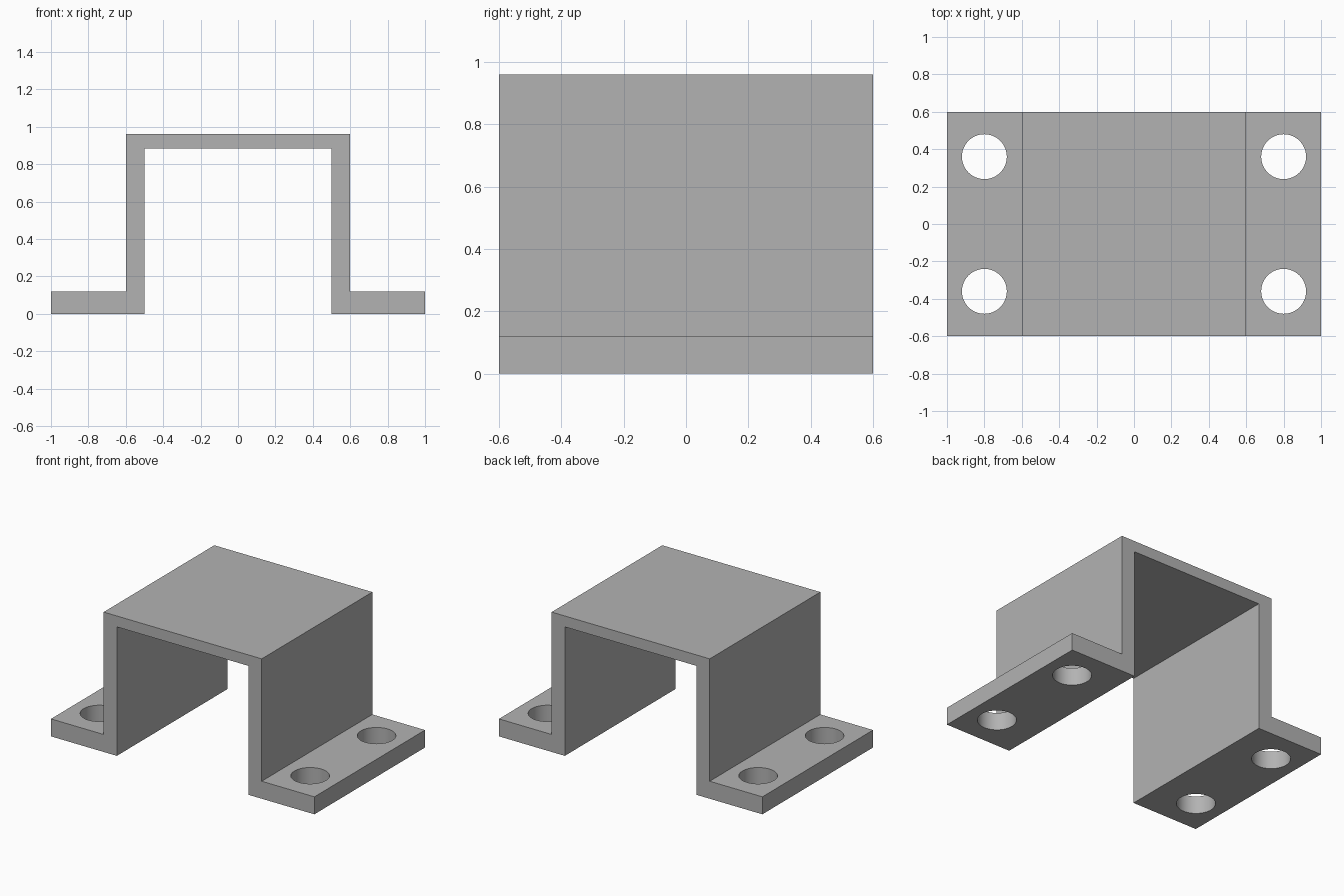
import bpy
import bmesh
import math

cube = bpy.data.objects.get("Cube")
if cube:
    bpy.data.objects.remove(cube, do_unlink=True)

DEPTH = 0.6       # half depth along y
HOLE_RADIUS = 0.12

grey = bpy.data.materials.new("plain grey")
grey.use_nodes = True
colour = (0.45, 0.45, 0.45, 1)
grey.diffuse_color = colour
grey.node_tree.nodes["Principled BSDF"].inputs["Base Color"].default_value = colour


def make_object(name, bm):
    bmesh.ops.recalc_face_normals(bm, faces=bm.faces)
    mesh = bpy.data.meshes.new(name)
    bm.to_mesh(mesh)
    bm.free()
    mesh.materials.append(grey)
    obj = bpy.data.objects.new(name, mesh)
    bpy.context.collection.objects.link(obj)
    return obj


# Hat-shaped bracket: mirrored half profile, extruded front to back
half = [(0.5, 0.885), (0.5, 0), (1, 0), (1, 0.12), (0.6, 0.12), (0.6, 0.96)]
profile = half + [(-x, z) for x, z in reversed(half)]
bm = bmesh.new()
face = bm.faces.new([bm.verts.new((x, -DEPTH, z)) for x, z in profile])
extruded = bmesh.ops.extrude_face_region(bm, geom=[face])["geom"]
moved = [v for v in extruded if isinstance(v, bmesh.types.BMVert)]
bmesh.ops.translate(bm, verts=moved, vec=(0, 2 * DEPTH, 0))
bracket = make_object("bracket", bm)

# Four bolt holes through the flanges
bm = bmesh.new()
for x in (-0.8, 0.8):
    for y in (-0.36, 0.36):
        made = bmesh.ops.create_cone(bm, cap_ends=True, segments=64, depth=0.4,
                                     radius1=HOLE_RADIUS, radius2=HOLE_RADIUS)
        bmesh.ops.translate(bm, verts=made["verts"], vec=(x, y, 0.06))
cutter = make_object("bolt_hole_cutter", bm)
cutter.hide_render = True

cut = bracket.modifiers.new("bolt holes", 'BOOLEAN')
cut.operation = 'DIFFERENCE'
cut.solver = 'EXACT'
cut.object = cutter

# Apply the cut, then drop the cutter
bpy.ops.object.select_all(action='DESELECT')
bracket.select_set(True)
bpy.context.view_layer.objects.active = bracket
bpy.ops.object.modifier_apply(modifier=cut.name)
bpy.data.objects.remove(cutter, do_unlink=True)
bpy.ops.object.shade_smooth_by_angle(angle=math.radians(30))
